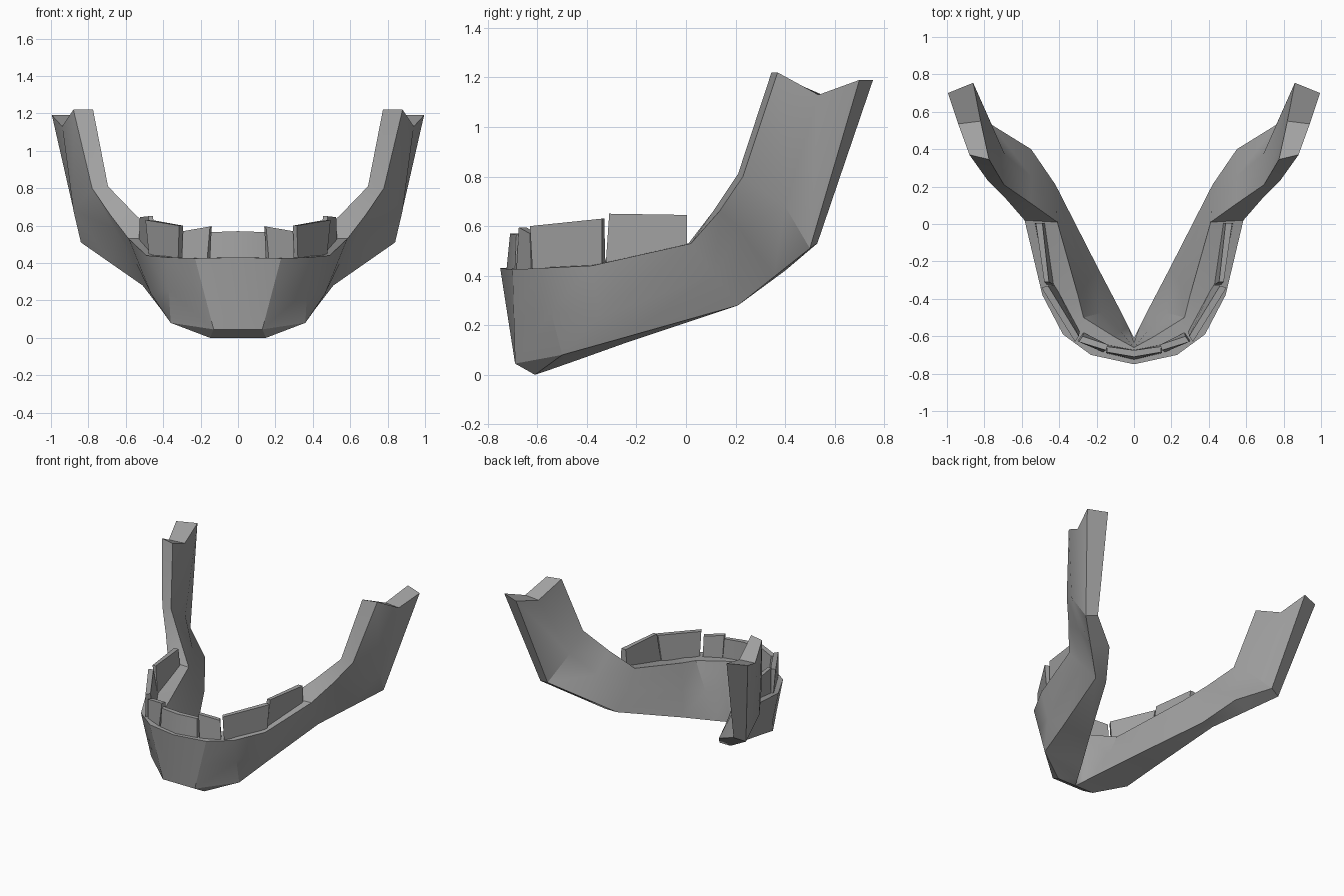
import bpy
import bmesh
from math import radians
from mathutils import Vector

cube = bpy.data.objects.get("Cube")
if cube:
    bpy.data.objects.remove(cube, do_unlink=True)

grey = bpy.data.materials.new("bone_grey")
grey.use_nodes = True
colour = (0.36, 0.36, 0.36, 1)
grey.diffuse_color = colour
grey.node_tree.nodes["Principled BSDF"].inputs["Base Color"].default_value = colour


def finish(name, bm, angle):
    """Turn a left-hand half into a mirrored, shaded object."""
    bmesh.ops.remove_doubles(bm, verts=bm.verts, dist=0.0005)
    bmesh.ops.recalc_face_normals(bm, faces=bm.faces)
    mesh = bpy.data.meshes.new(name)
    bm.to_mesh(mesh)
    bm.free()
    mesh.materials.append(grey)
    obj = bpy.data.objects.new(name, mesh)
    bpy.context.collection.objects.link(obj)
    bpy.ops.object.select_all(action="DESELECT")
    bpy.context.view_layer.objects.active = obj
    obj.select_set(True)
    bpy.ops.object.shade_smooth_by_angle(angle=radians(angle))
    mirror = obj.modifiers.new("Mirror", "MIRROR")
    mirror.merge_threshold = 0.002
    return obj


def halfway(rail_a, rail_b):
    return [Vector(a).lerp(Vector(b), 0.5) for a, b in zip(rail_a, rail_b)]


# Rails of the jawbone, running from the chin centre to the top of the ramus
outer_bottom = [(0, -.69, .045), (.13, -.69, .045), (.36, -.5, .08), (.41, -.25, .15),
                (.51, .21, .28), (.675, .355, .395), (.84, .5, .51), (.995, .7, 1.19)]
outer_top = [(0, -.75, .43), (.23, -.7, .425), (.38, -.59, .43), (.49, -.38, .44),
             (.585, .02, .53), (.685, .135, .66), (.78, .23, .8), (.88, .37, 1.22)]
inner_top = [(0, -.66, .43), (.11, -.6, .43), (.27, -.5, .43), (.3, -.38, .45),
             (.41, .01, .53), (.55, .11, .66), (.695, .21, .81), (.775, .345, 1.22)]
inner_bottom = [(0, -.61, 0), (.03, -.55, .02), (.08, -.45, .055), (.19, -.24, .13),
                (.42, .21, .28), (.55, .4, .42), (.76, .53, .53), (.86, .755, 1.19)]

# The chin has a bevelled underside that closes onto the lower edge
underside = [(0, -.61, 0), (.15, -.61, 0)] + outer_bottom[2:]

# Middle rails carry the side facets and the notch at the top
outer_middle = halfway(outer_bottom, outer_top)
outer_middle[3] = (.465, -.345, .235)
outer_middle[5:] = [(.66, .22, .585), (.88, .4, .68), (.94, .535, 1.13)]
inner_middle = halfway(inner_bottom, inner_top)
inner_middle[6:] = [(.69, .37, .7), (.82, .55, 1.13)]

# Jawbone skin lofted across the rails
bm = bmesh.new()
rails = [underside, outer_bottom, outer_middle, outer_top,
         inner_top, inner_middle, inner_bottom]
grid = [[bm.verts.new(p) for p in rail] for rail in rails]
for r, rail in enumerate(grid):
    following = grid[(r + 1) % len(grid)]
    for s in range(len(rail) - 1):
        bm.faces.new((rail[s], rail[s + 1], following[s + 1], following[s]))

# Two cap faces forming the notched ramus top
ends = [rail[-1] for rail in grid]
bm.faces.new((ends[1], ends[2], ends[5], ends[6]))
bm.faces.new((ends[2], ends[3], ends[4], ends[5]))
finish("jawbone", bm, 25)


def tooth(name, base, crown, thick_front, thick_back):
    """Thin block: base and crown give the outer (front, back) corners."""
    bm = bmesh.new()
    corners = []
    for pair, scale in ((base, 1.5), (crown, 1)):
        front, back = Vector(pair[0]), Vector(pair[1])
        corners += [front, back, back + Vector(thick_back) * scale,
                    front + Vector(thick_front) * scale]
    v = [bm.verts.new(c) for c in corners]
    bm.faces.new(v[:4])
    bm.faces.new(v[4:])
    for i in range(4):
        j = (i + 1) % 4
        if v[i].co.x + v[j].co.x > 0.001:  # leave the mirror plane open
            bm.faces.new((v[i], v[j], v[j + 4], v[i + 4]))
    finish(name, bm, 25)


# Tooth blocks, front to back
tooth("front_teeth", [(0, -.725, .42), (.15, -.69, .42)],
      [(0, -.71, .57), (.145, -.685, .565)], (0, .035, 0), (0, .03, 0))
tooth("side_front_teeth", [(.165, -.685, .42), (.3, -.625, .42)],
      [(.15, -.675, .595), (.295, -.63, .57)], (-.01, .03, 0), (-.02, .03, 0))
tooth("canine_teeth", [(.32, -.62, .42), (.475, -.34, .43)],
      [(.315, -.63, .6), (.495, -.34, .63)], (-.02, .03, 0), (-.035, .01, 0))
tooth("back_teeth", [(.465, -.325, .43), (.53, .005, .52)],
      [(.48, -.31, .65), (.525, .005, .645)], (-.025, 0, 0), (-.035, 0, 0))
